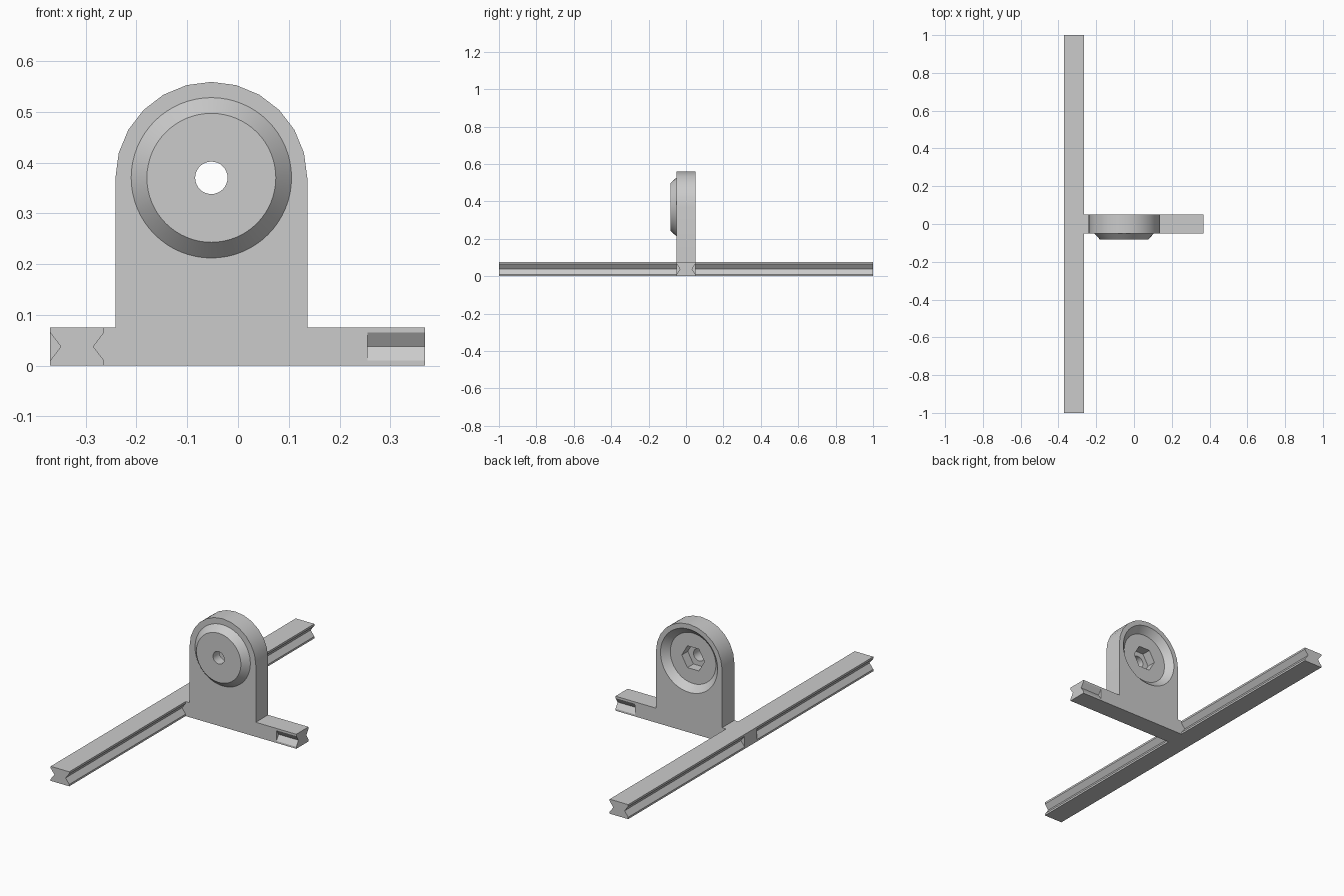
import bpy, bmesh
from math import sin, cos, pi

cube = bpy.data.objects.get("Cube")
if cube:
    bpy.data.objects.remove(cube)

grey = bpy.data.materials.new("plain grey")
grey.use_nodes = True
tone = (0.6, 0.6, 0.6, 1)
grey.diffuse_color = tone
grey.node_tree.nodes["Principled BSDF"].inputs["Base Color"].default_value = tone

HALF = 0.05            # half thickness of the bracket
BAR_H = 0.075          # height of the foot bar and rail
WHEEL_X, WHEEL_Z = -0.0525, 0.37
LEFT, RIGHT = -0.37, 0.368


def loft(name, rings):
    """Closed solid through matching rings of points."""
    bm = bmesh.new()
    loops = [[bm.verts.new(p) for p in ring] for ring in rings]
    n = len(loops[0])
    for a, b in zip(loops, loops[1:]):
        for i in range(n):
            j = (i + 1) % n
            bm.faces.new((a[i], a[j], b[j], b[i]))
    bm.faces.new(loops[0])
    bm.faces.new(loops[-1])
    bmesh.ops.recalc_face_normals(bm, faces=bm.faces)
    mesh = bpy.data.meshes.new(name)
    bm.to_mesh(mesh)
    bm.free()
    mesh.materials.append(grey)
    obj = bpy.data.objects.new(name, mesh)
    bpy.context.collection.objects.link(obj)
    return obj


def prism_y(name, outline, y0, y1):
    return loft(name, [[(x, y, z) for x, z in outline] for y in (y0, y1)])


def lathe(name, profile, sides=64):
    """Round solid about the wheel axis from (radius, y) pairs."""
    angles = [2 * pi * i / sides for i in range(sides)]
    return loft(name, [[(WHEEL_X + r * cos(a), y, WHEEL_Z + r * sin(a))
                        for a in angles] for r, y in profile])


def select(obj):
    bpy.ops.object.select_all(action='DESELECT')
    obj.select_set(True)
    bpy.context.view_layer.objects.active = obj


def combine(target, tool, operation):
    mod = target.modifiers.new(tool.name, 'BOOLEAN')
    mod.object, mod.operation, mod.solver = tool, operation, 'EXACT'
    select(target)
    bpy.ops.object.modifier_apply(modifier=mod.name)
    bpy.data.objects.remove(tool)


# Bracket: foot bar and round-topped upright in one outline
R = 0.189
arch = [(WHEEL_X + R * cos(pi * i / 12), WHEEL_Z + R * sin(pi * i / 12))
        for i in range(13)]
outline = [(LEFT, 0), (RIGHT, 0), (RIGHT, BAR_H), (WHEEL_X + R, BAR_H),
           *arch, (WHEEL_X - R, BAR_H), (LEFT, BAR_H)]
bracket = prism_y("bracket", outline, -HALF, HALF)

# Raised boss in front, matching recess, hexagonal pocket and bolt hole
combine(bracket, lathe("boss", [(0.127, -0.083), (0.158, -HALF), (0.158, 0)]), 'UNION')
combine(bracket, lathe("recess", [(0.13, 0.017), (0.163, HALF), (0.163, 0.08)]), 'DIFFERENCE')
combine(bracket, lathe("hex_pocket", [(0.065, -0.032), (0.065, 0.03)], 6), 'DIFFERENCE')
combine(bracket, lathe("bolt_hole", [(0.032, -0.1), (0.032, 0)], 32), 'DIFFERENCE')

# V notches at the free end of the foot bar
for side in (-1, 1):
    section = [(0.07, 0.01), (HALF, 0.01), (0.032, 0.0375), (HALF, 0.065), (0.07, 0.065)]
    notch = loft("notch", [[(x, side * y, z) for y, z in section] for x in (0.255, 0.4)])
    combine(bracket, notch, 'DIFFERENCE')

# Cross rail: V-grooved halves on either side of the foot bar
inner, depth = -0.264, 0.021
rail = [(LEFT, 0), (inner, 0), (inner, 0.01), (inner - depth, 0.0375),
        (inner, 0.065), (inner, BAR_H), (LEFT, BAR_H), (LEFT, 0.065),
        (LEFT + depth, 0.0375), (LEFT, 0.01)]
parts = [bracket,
         prism_y("front_rail", rail, -1, -HALF),
         prism_y("back_rail", rail, HALF, 1)]

for part in parts:
    select(part)
    bpy.ops.object.shade_smooth_by_angle(angle=pi / 7)
